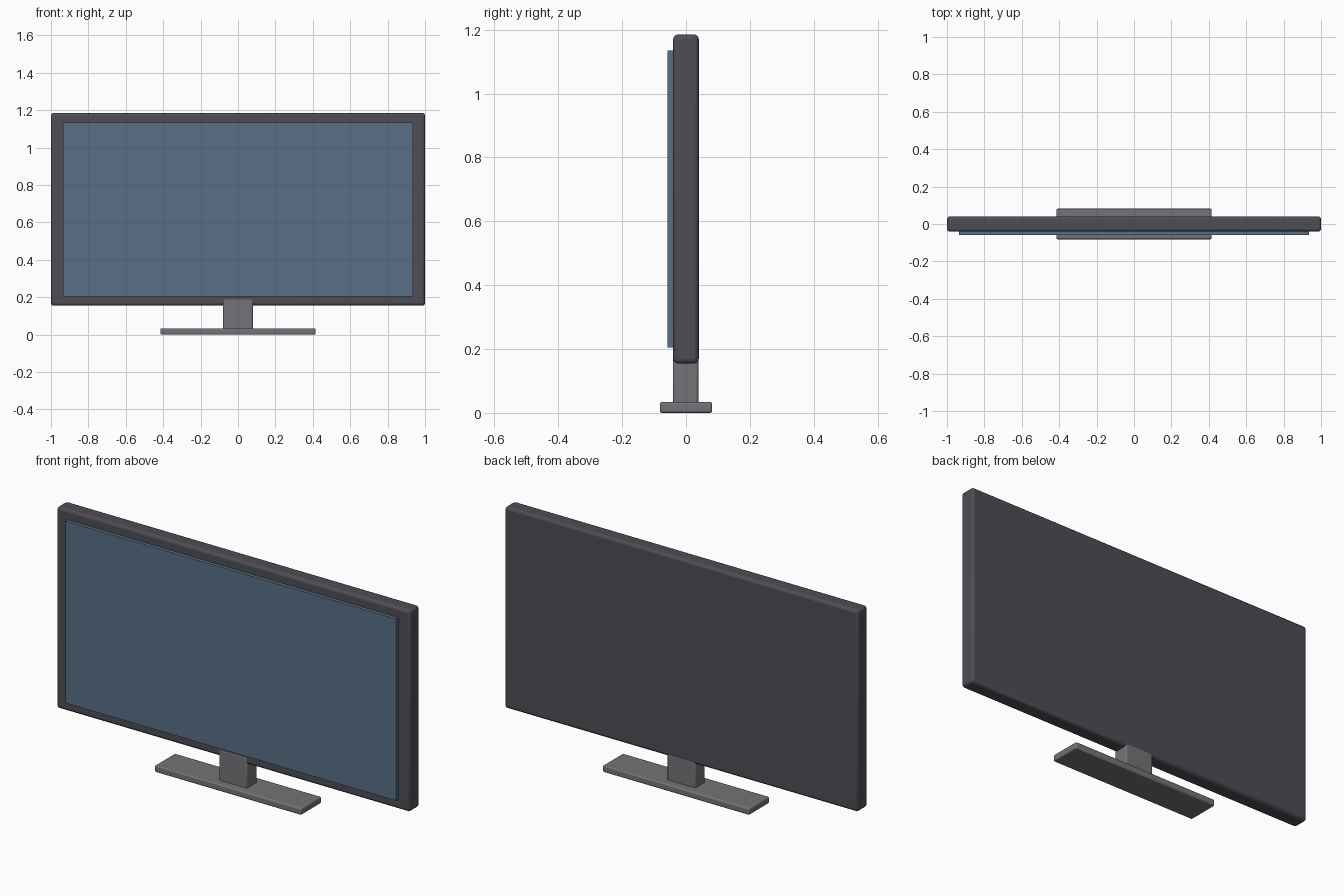
import bpy

# Remove the default cube
cube = bpy.data.objects.get("Cube")
if cube:
    bpy.data.objects.remove(cube, do_unlink=True)


def material(name, rgb):
    mat = bpy.data.materials.new(name)
    mat.use_nodes = True
    colour = (*rgb, 1.0)
    mat.diffuse_color = colour
    mat.node_tree.nodes["Principled BSDF"].inputs["Base Color"].default_value = colour
    return mat


def box(name, x, y, z, mat, bevel=0.0):
    """Box between (min, max) pairs on each axis, with rounded edges."""
    bpy.ops.mesh.primitive_cube_add(size=1)
    obj = bpy.context.object
    obj.name = name
    spans = (x, y, z)
    obj.location = [(a + b) / 2 for a, b in spans]
    obj.scale = [b - a for a, b in spans]
    bpy.ops.object.transform_apply(location=False, rotation=False, scale=True)
    obj.data.materials.append(mat)
    if bevel:
        mod = obj.modifiers.new("rounded_edges", "BEVEL")
        mod.width = bevel
        mod.segments = 3
        bpy.ops.object.shade_smooth_by_angle()
    return obj


casing = material("dark grey casing", (0.076, 0.074, 0.09))
glass = material("slate blue glass", (0.098, 0.162, 0.242))
metal = material("mid grey stand", (0.174, 0.171, 0.184))

# Display: casing with a raised screen panel
box("casing", (-1, 1), (-0.04, 0.04), (0.155, 1.185), casing, 0.014)
box("screen", (-0.935, 0.935), (-0.058, -0.03), (0.205, 1.135), glass)

# Stand: neck just proud of the casing front, on a flat foot
box("stand_neck", (-0.08, 0.08), (-0.041, 0.039), (0.02, 0.192), metal, 0.008)
box("stand_foot", (-0.415, 0.415), (-0.082, 0.082), (0, 0.034), metal, 0.007)
